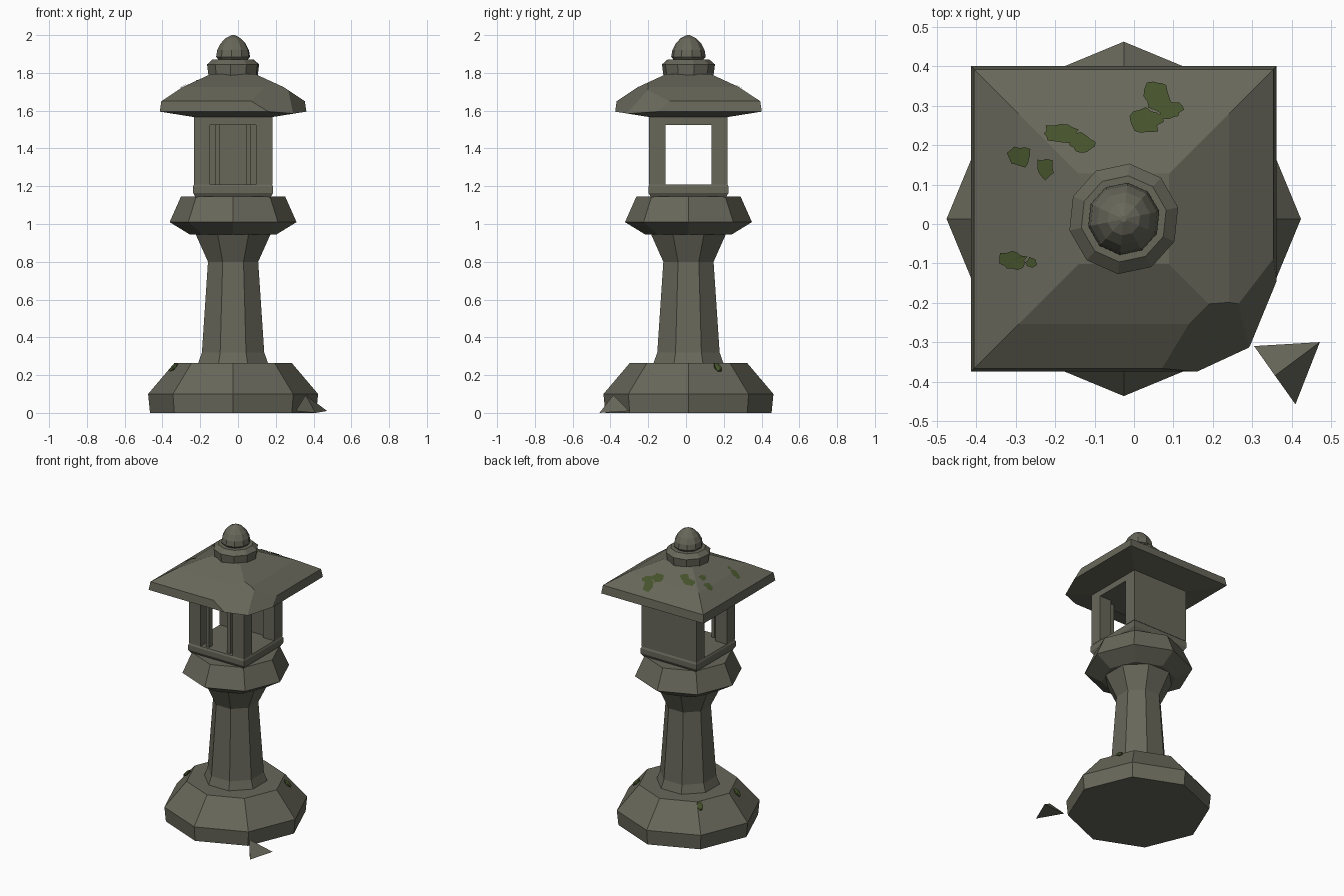
import bpy, bmesh, math, random
from mathutils import Vector

random.seed(4)
if "Cube" in bpy.data.objects:
    bpy.data.objects.remove(bpy.data.objects["Cube"])

CX, CY = -0.026, 0.013   # axis of the lantern


def material(name, rgb):
    m = bpy.data.materials.new(name)
    m.use_nodes = True
    m.diffuse_color = (*rgb, 1)
    m.node_tree.nodes["Principled BSDF"].inputs["Base Color"].default_value = (*rgb, 1)
    return m


STONE = material("grey_green_stone", (0.135, 0.135, 0.102))
MOSS = material("dark_moss", (0.06, 0.085, 0.025))


def finish(name, bm, mat):
    bmesh.ops.recalc_face_normals(bm, faces=bm.faces)
    me = bpy.data.meshes.new(name)
    bm.to_mesh(me)
    bm.free()
    me.materials.append(mat)
    ob = bpy.data.objects.new(name, me)
    bpy.context.collection.objects.link(ob)
    return ob


def turned(profile, sides, turn=0.0, flat=False):
    """Stack of polygon rings; with flat=True the radius is to the face, not the corner."""
    bm = bmesh.new()
    k = 1 / math.cos(math.pi / sides) if flat else 1
    rings = []
    for r, z in profile:
        angles = [math.radians(turn) + math.tau * i / sides for i in range(sides)]
        rings.append([bm.verts.new((CX + r * k * math.cos(a), CY + r * k * math.sin(a), z))
                      for a in angles])
    for low, high in zip(rings, rings[1:]):
        for i in range(sides):
            j = (i + 1) % sides
            bm.faces.new((low[i], low[j], high[j], high[i]))
    bm.faces.new(rings[0][::-1])
    bm.faces.new(rings[-1])
    return bm


def box(name, x0, x1, y0, y1, z0, z1):
    bm = bmesh.new()
    bmesh.ops.create_cube(bm, size=1)
    for v in bm.verts:
        v.co = (CX + (x0 + x1) / 2 + v.co.x * (x1 - x0),
                CY + (y0 + y1) / 2 + v.co.y * (y1 - y0),
                (z0 + z1) / 2 + v.co.z * (z1 - z0))
    return finish(name, bm, STONE)


# Base, column and platform
finish("base", turned([(0.44, 0), (0.45, 0.1), (0.31, 0.265)], 8), STONE)
finish("column", turned([(0.188, 0.255), (0.165, 0.32), (0.133, 0.8), (0.2, 0.95)],
                        8, 22.5, True), STONE)
finish("platform", turned([(0.23, 0.945), (0.336, 1.01), (0.276, 1.145)], 8), STONE)

# Fire box: sill, posts, back wall, lintel and front bars
OUT, IN, SILL, HEAD = 0.208, 0.122, 1.21, 1.525
finish("fire_box_sill", turned([(0.198, 1.14), (0.212, 1.165), (0.212, 1.198), (0.206, SILL)],
                               4, 45, True), STONE)
for sx, side in ((-1, "right"), (1, "left")):
    for sy, end in ((-1, "front"), (1, "back")):
        xs, ys = sorted((sx * IN, sx * OUT)), sorted((sy * IN, sy * OUT))
        box(f"{end}_{side}_post", *xs, *ys, SILL, HEAD)
    box(f"{side}_window_bar", sx * 0.08 - 0.012, sx * 0.08 + 0.012, -0.19, -0.155, SILL, HEAD)
box("back_wall", -IN, IN, 0.15, OUT, SILL, HEAD)
box("fire_box_lintel", -OUT, OUT, -OUT, OUT, HEAD, 1.58)

# Roof with a broken front left corner
ROOF = [(0.2, 1.565), (0.388, 1.595), (0.38, 1.65), (0.267, 1.725), (0.115, 1.795)]
roof = turned(ROOF, 4, 45, True)
breaks = [((0.16, -0.375, 1.595), (0.29, -0.305, 1.595), (0.125, -0.28, 1.707)),
          ((0.29, -0.305, 1.595), (0.36, -0.15, 1.595), (0.25, -0.215, 1.725))]
for points in breaks:
    a, b, c = map(Vector, points)
    normal = (b - a).cross(c - a).normalized()
    if normal.dot(Vector((0.36, -0.375, 1.6)) - a) < 0:
        normal.negate()
    bmesh.ops.bisect_plane(roof, geom=roof.verts[:] + roof.edges[:] + roof.faces[:],
                           dist=1e-5, plane_co=a, plane_no=normal, clear_outer=True)
    bmesh.ops.holes_fill(roof, edges=[e for e in roof.edges if e.is_boundary], sides=0)
finish("roof", roof, STONE)

# Finial
finish("finial_collar", turned([(0.132, 1.775), (0.141, 1.845), (0.11, 1.872)], 10, 84), STONE)
finish("finial_bud", turned([(0.075, 1.865), (0.092, 1.885), (0.086, 1.92), (0.068, 1.955),
                             (0.042, 1.983), (0.008, 2.0)], 10, 84), STONE)

# Fallen chip on the ground
chip = bmesh.new()
for p in ((0.305, -0.31, 0.01), (0.472, -0.3, 0.01), (0.41, -0.458, 0), (0.358, -0.385, 0.095)):
    chip.verts.new(p)
bmesh.ops.convex_hull(chip, input=chip.verts)
finish("fallen_chip", chip, STONE)


def roof_height(x, y):
    m = max(abs(x - CX), abs(y - CY))
    for (r0, z0), (r1, z1) in zip(ROOF[2:], ROOF[3:]):
        if m >= r1:
            break
    return z0 + (r0 - m) / (r0 - r1) * (z1 - z0)


# Moss patches lying on the roof: x, y, half width, half depth
patches = [(0.06, 0.325, 0.035, 0.045), (0.09, 0.29, 0.035, 0.025), (0.03, 0.26, 0.042, 0.034),
           (-0.185, 0.23, 0.05, 0.026), (-0.135, 0.208, 0.035, 0.025), (-0.29, 0.17, 0.034, 0.026),
           (-0.225, 0.14, 0.025, 0.03), (-0.31, -0.093, 0.038, 0.024), (-0.26, -0.097, 0.015, 0.013)]
for x, y, w, d in patches:
    bm = bmesh.new()
    spots = [(x, y)]
    for i in range(16):
        a, s = math.tau * i / 16, random.uniform(0.72, 1.12)
        spots.append((x + w * s * math.cos(a), y + d * s * math.sin(a)))
    vs = [bm.verts.new((px, py, roof_height(px, py) + 0.005)) for px, py in spots]
    for i in range(16):
        bm.faces.new((vs[0], vs[1 + i], vs[1 + (i + 1) % 16]))
    finish("roof_moss", bm, MOSS)

# Moss clumps on the shoulder of the base
for x, y in ((0.285, 0.155), (-0.315, -0.08), (-0.24, 0.215)):
    bm = bmesh.new()
    bmesh.ops.create_icosphere(bm, subdivisions=1, radius=1)
    a = math.atan2(y, x)
    for v in bm.verts:
        u, t, h = v.co.x * 0.026, v.co.y * 0.022, v.co.z * 0.016
        v.co = (CX + x + u * math.cos(a) - t * math.sin(a),
                CY + y + u * math.sin(a) + t * math.cos(a), 0.242 + h - u * 0.8)
    finish("base_moss", bm, MOSS)
